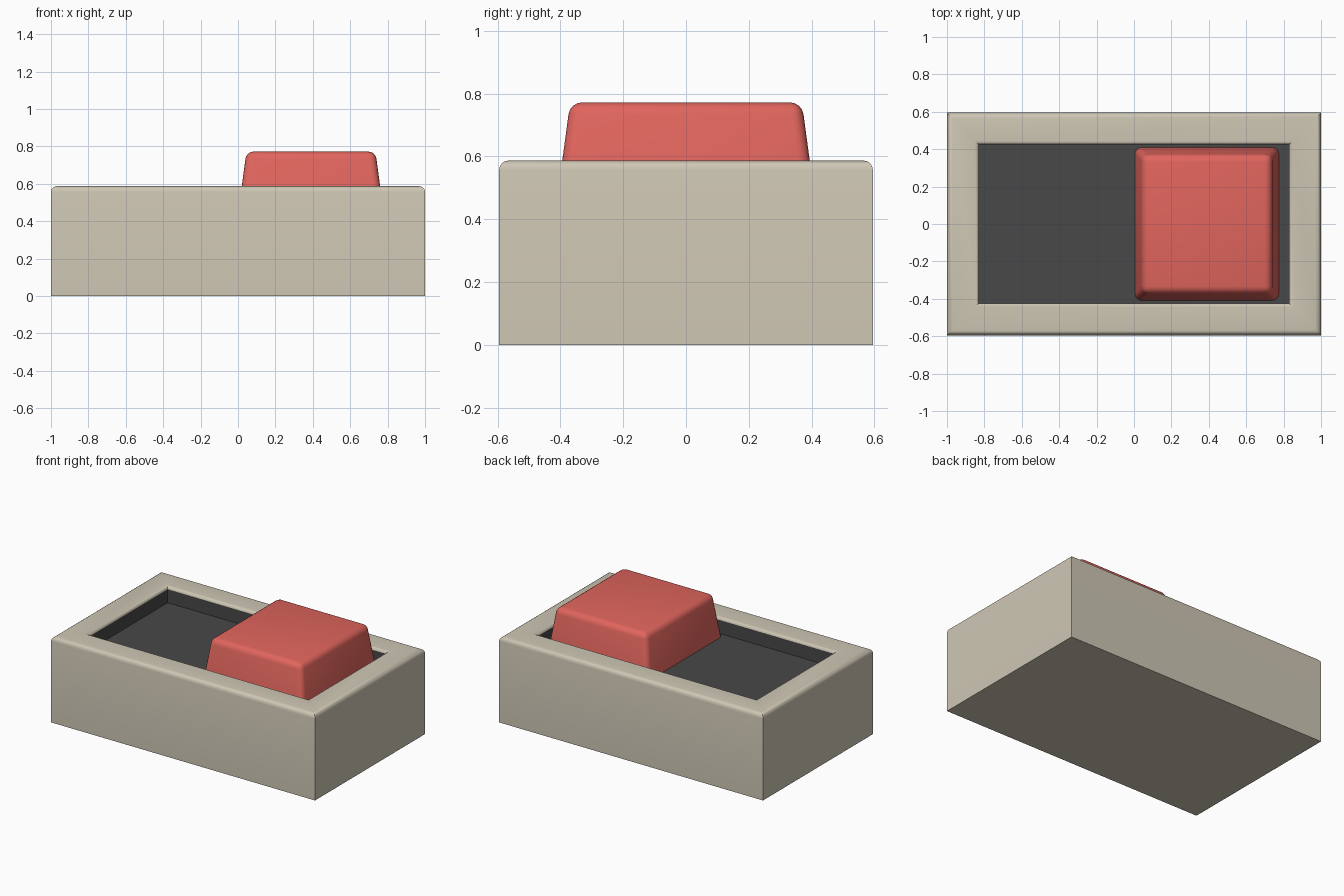
import bpy, bmesh, math

if "Cube" in bpy.data.objects:
    bpy.data.objects.remove(bpy.data.objects["Cube"])

HX, HY, TOP = 1.0, 0.595, 0.587   # housing half sizes and height
RIM, FLOOR = 0.17, 0.475          # rim width and floor level of the recess


def material(name, rgb):
    m = bpy.data.materials.new(name)
    m.diffuse_color = (*rgb, 1)
    m.use_nodes = True
    m.node_tree.nodes["Principled BSDF"].inputs["Base Color"].default_value = m.diffuse_color
    return m


def finish(bm, name, mat, angle):
    me = bpy.data.meshes.new(name)
    bm.to_mesh(me)
    bm.free()
    ob = bpy.data.objects.new(name, me)
    bpy.context.collection.objects.link(ob)
    me.materials.append(mat)
    bpy.ops.object.select_all(action='DESELECT')
    ob.select_set(True)
    bpy.context.view_layer.objects.active = ob
    bpy.ops.object.shade_smooth_by_angle(angle=math.radians(angle))
    return ob


def rect_loft(profile, cap_start=False, cap_end=False, hx=HX, hy=HY, cx=0):
    """Stack rectangular rings given as (inset, z)."""
    bm = bmesh.new()
    rings = [[bm.verts.new((cx + sx * (hx - d), sy * (hy - d), z))
              for sx, sy in ((-1, -1), (1, -1), (1, 1), (-1, 1))]
             for d, z in profile]
    for a, b in zip(rings, rings[1:]):
        for i in range(4):
            j = (i + 1) % 4
            bm.faces.new((a[i], a[j], b[j], b[i]))
    if cap_start:
        bm.faces.new(rings[0][::-1])
    if cap_end:
        bm.faces.new(rings[-1])
    return bm


def arc(cx, cz, r, start, end, n=4):
    angles = [math.radians(start + (end - start) * i / n) for i in range(n + 1)]
    return [(cx + r * math.cos(a), cz + r * math.sin(a)) for a in angles]


beige = material("beige", (0.62, 0.57, 0.46))
dark = material("dark_grey", (0.065, 0.065, 0.065))
red = material("red", (0.75, 0.13, 0.11))

# Housing: plain sides, rim rounded on its outer and inner edges
r, ri = 0.03, 0.02
profile = [(0, 0)] + arc(r, TOP - r, r, 180, 90) + arc(RIM - ri, TOP - ri, ri, 90, 0)
finish(rect_loft(profile, cap_start=True), "housing", beige, 40)

# Dark recess: straight walls and flat floor
finish(rect_loft([(RIM, TOP - ri), (RIM, FLOOR)], cap_end=True), "recess", dark, 30)

# Rocker button: tapered block with rounded edges
bm = rect_loft([(0, FLOOR), (0.04, 0.772)], True, True, 0.385, 0.409, 0.39)
edges = [e for e in bm.edges if max(v.co.z for v in e.verts) > 0.6]
bmesh.ops.bevel(bm, geom=edges, offset=0.037, segments=4, profile=0.5, affect='EDGES')
finish(bm, "rocker_button", red, 40)
